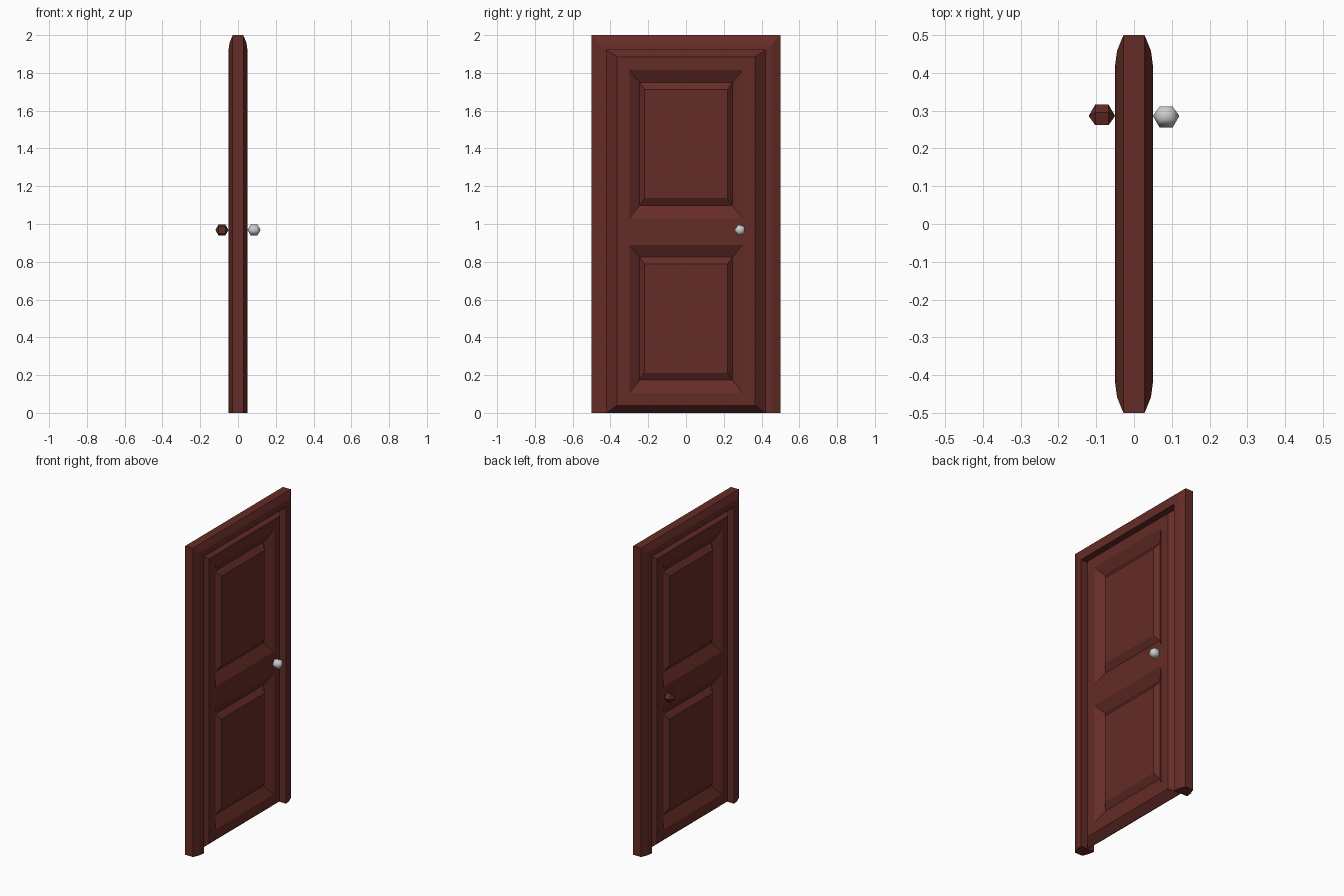
import bpy, bmesh, math
from mathutils import Matrix

if "Cube" in bpy.data.objects:
    bpy.data.objects.remove(bpy.data.objects["Cube"])

wood = bpy.data.materials.new("dark_red_wood")
wood.diffuse_color = (0.13, 0.025, 0.02, 1)
wood.use_nodes = True
wood.node_tree.nodes["Principled BSDF"].inputs["Base Color"].default_value = wood.diffuse_color


def finish(name, bm, mat=None):
    bmesh.ops.remove_doubles(bm, verts=bm.verts, dist=1e-5)
    bmesh.ops.recalc_face_normals(bm, faces=bm.faces)
    me = bpy.data.meshes.new(name)
    bm.to_mesh(me)
    bm.free()
    ob = bpy.data.objects.new(name, me)
    bpy.context.collection.objects.link(ob)
    if mat:
        me.materials.append(mat)
    return ob


def rect(bm, y0, y1, z0, z1, x):
    return [bm.verts.new((x, y, z)) for y, z in ((y0, z0), (y1, z0), (y1, z1), (y0, z1))]


def bridge(bm, a, b):
    n = len(a)
    for i in range(n):
        j = (i + 1) % n
        bm.faces.new((a[i], a[j], b[j], b[i]))


# Door frame: rounded profile (inset, x) swept up, over and down with mitred corners
half = [(0, 0.028), (0.042, 0.045), (0.08, 0.05)]
profile = half + [(o, -x) for o, x in reversed(half)]
bm = bmesh.new()
sections = []
for side, top in ((-1, 0), (-1, 1), (1, 1), (1, 0)):
    sections.append([bm.verts.new((x, side * (0.5 - o), top * (2 - o))) for o, x in profile])
for a, b in zip(sections, sections[1:]):
    bridge(bm, a, b)
bm.faces.new(sections[0])
bm.faces.new(sections[-1])
finish("door_frame", bm, wood)

# Door leaf: bevelled edge, flat rails and two recessed raised panels, mirrored to the back
FACE, GROOVE, RAISED = 0.047, 0.01, 0.036
ys = [-0.365, -0.3, 0.3, 0.365]
zs = [0.04, 0.105, 0.89, 1.03, 1.815, 1.885]
bm = bmesh.new()
bridge(bm, rect(bm, -0.42, 0.42, 0, 1.92, 0), rect(bm, ys[0], ys[-1], zs[0], zs[-1], FACE))
for i in range(3):
    for k in range(5):
        y0, y1, z0, z1 = ys[i], ys[i + 1], zs[k], zs[k + 1]
        outer = rect(bm, y0, y1, z0, z1, FACE)
        if i == 1 and k in (1, 3):
            groove = rect(bm, y0 + 0.055, y1 - 0.055, z0 + 0.068, z1 - 0.065, GROOVE)
            raised = rect(bm, y0 + 0.08, y1 - 0.08, z0 + 0.107, z1 - 0.102, RAISED)
            bridge(bm, outer, groove)
            bridge(bm, groove, raised)
            outer = raised
        bm.faces.new(outer)
leaf = finish("door_leaf", bm, wood)
# outward normals on the +x half before mirroring
if sum(p.normal.x * p.area for p in leaf.data.polygons) < 0:
    leaf.data.flip_normals()
leaf.modifiers.new("mirror", 'MIRROR')

# Knobs: five-sided low-poly balls pointing along x
for name, s, mat in (("front_knob", 1, None), ("back_knob", -1, wood)):
    bm = bmesh.new()
    bmesh.ops.create_uvsphere(bm, u_segments=5, v_segments=3, radius=0.035)
    vmin = max(bm.verts, key=lambda v: v.co.xy.length)
    turn = Matrix.Rotation(-math.atan2(vmin.co.y, vmin.co.x), 4, 'Z')
    # ring vertex points to -y on one side, +y on the other
    spin = Matrix.Rotation(-s * math.pi / 2, 4, 'Z')
    tip = Matrix.Rotation(math.pi / 2, 4, 'Y')
    place = Matrix.Translation((s * 0.085, 0.286, 0.968))
    bmesh.ops.transform(bm, matrix=place @ tip @ spin @ turn, verts=bm.verts)
    knob = finish(name, bm, mat)
    if mat is None:
        for p in knob.data.polygons:
            p.use_smooth = True
